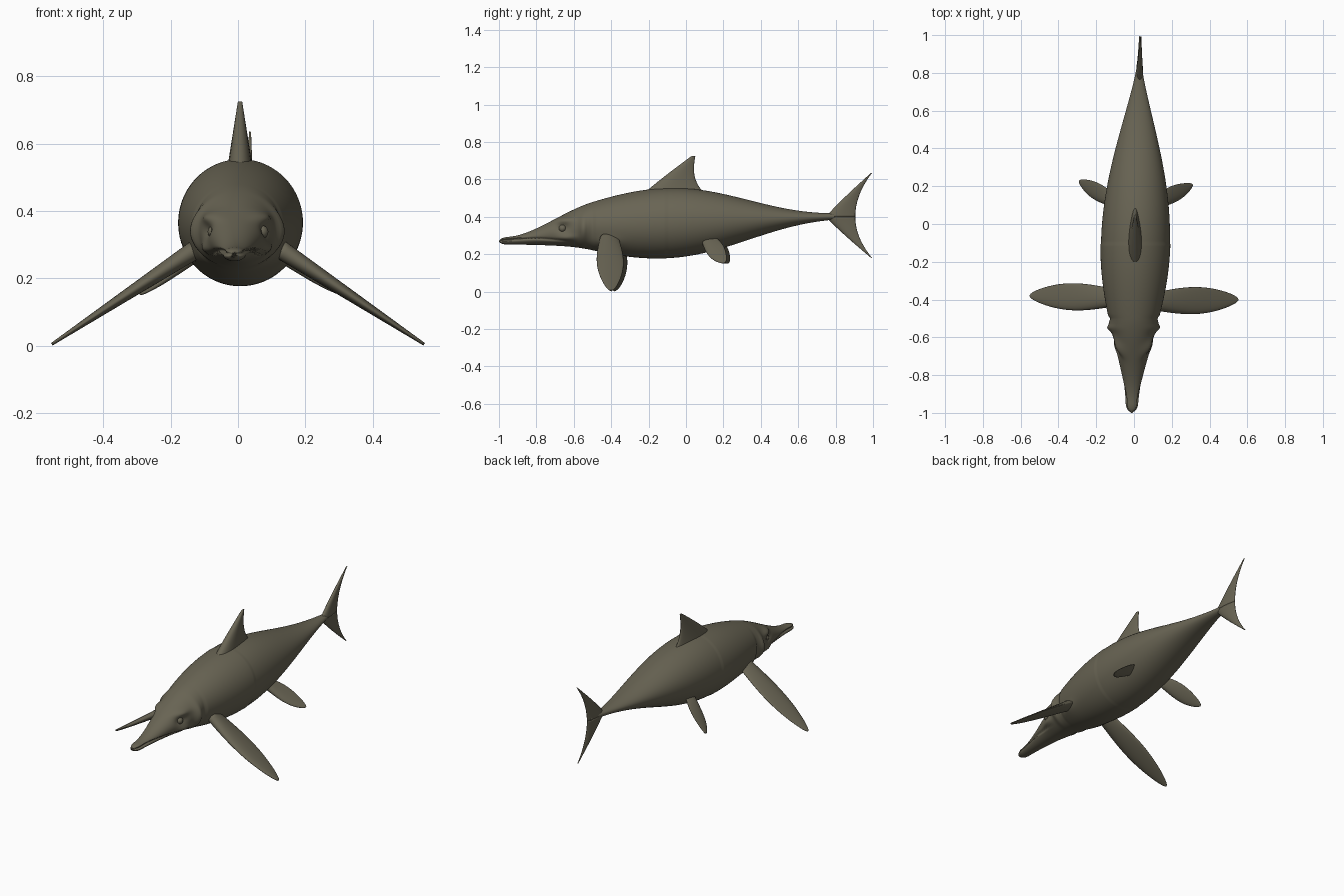
import bpy
import bmesh
from math import sin, cos, pi, exp, sqrt, hypot
from mathutils import Vector

if "Cube" in bpy.data.objects:
    bpy.data.objects.remove(bpy.data.objects["Cube"])

# One olive grey skin colour
skin = bpy.data.materials.new("olive_grey_skin")
skin.use_nodes = True
colour = (0.14, 0.128, 0.088, 1)
skin.diffuse_color = colour
shader = skin.node_tree.nodes["Principled BSDF"]
shader.inputs["Base Color"].default_value = colour
shader.inputs["Roughness"].default_value = 0.7


def loft(name, rings):
    """Skin a list of equal point rings and cap both ends."""
    bm = bmesh.new()
    loops = [[bm.verts.new(point) for point in ring] for ring in rings]
    count = len(loops[0])
    for near, far in zip(loops, loops[1:]):
        for i in range(count):
            j = (i + 1) % count
            bm.faces.new((near[i], near[j], far[j], far[i]))
    bm.faces.new(loops[0])
    bm.faces.new(loops[-1])
    bmesh.ops.recalc_face_normals(bm, faces=bm.faces)
    mesh = bpy.data.meshes.new(name)
    bm.to_mesh(mesh)
    bm.free()
    mesh.materials.append(skin)
    mesh.shade_smooth()
    bpy.context.collection.objects.link(bpy.data.objects.new(name, mesh))


def fin(name, root, tip, chord, edges, thickness, steps=36, segments=28):
    """Blade from root to tip; edges(t) gives its leading and trailing edge."""
    root, tip, chord = Vector(root), Vector(tip), Vector(chord).normalized()
    normal = (tip - root).cross(chord).normalized()
    rings = []
    for step in range(steps + 1):
        t = sin(pi / 2 * step / steps)     # closer rings near the tip
        lead, trail = edges(t)
        middle = root.lerp(tip, t) + chord * (lead + trail) / 2
        depth = thickness * (1 - 0.85 * t)
        ring = []
        for i in range(segments):
            angle = 2 * pi * i / segments
            blunt = 1 - 0.35 * cos(angle)  # blunt leading edge, fine trailing edge
            ring.append(middle + chord * (trail - lead) / 2 * cos(angle)
                        + normal * depth * blunt * sin(angle))
        rings.append(ring)
    loft(name, rings)


def paddle(width):
    """Flipper outline: narrow root, broad middle, rounded tip."""
    def edges(t):
        half = width * sqrt(max(0.002, 1 - t**4)) * (0.7 + 0.35 * sin(pi * t))
        return -half, half
    return edges


def fluke(t):
    """Swept tail lobe outline."""
    return 0.75 + 0.24 * t**1.1, 0.905 + 0.09 * t * t


def dorsal(t):
    """Hooked back fin outline with a spreading base."""
    return 0.28 * t**1.1 - 0.25, 0.03 + 0.1 * (1 - t)**3 + 0.02 * t * t


def body_section(y):
    """Centre and half sizes of the body at y, tapering from the chest both ways."""
    ahead = y < -0.1
    taper = max(0, cos(pi / 2 * (y + 0.1) / (0.9 if ahead else 1)))
    if ahead:
        width = hypot(0.182 * taper**1.3, 0.033)
        height = hypot(0.187 * taper**1.45, 0.02)
    else:
        width = hypot(0.182 * taper**1.3, 0.01)
        height = 0.172 * taper**2.5 + 0.015
    # rounded snout tip
    nose = sqrt(max(0.02, 1 - max(0, (-0.95 - y) / 0.05)**2))
    # head drops smoothly towards the snout
    drop = min(1, max(0, (-0.5 - y) / 0.45))
    middle = 0.37 + 0.04 * y - 0.06 * drop * drop * (3 - 2 * drop)
    return 0.01 + 0.022 * y, middle, width * nose, height * nose


def swell(y, z, length, tall):
    """Soft bump, one at its centre and fading over length and height."""
    return exp(-(y / length)**2 - (z / tall)**2)


def head_relief(y, z):
    """Sideways push that shapes the face."""
    push = 0.02 * swell(y + 0.66, z - 0.385, 0.05, 0.02)      # brow
    push -= 0.014 * swell(y + 0.66, z - 0.34, 0.035, 0.02)    # eye socket
    push += 0.016 * swell(y + 0.64, z - 0.285, 0.05, 0.02)    # cheek
    push += 0.02 * swell(y + 0.55, z - 0.33, 0.02, 0.08)      # jaw hinge
    push -= 0.008 * swell(y + 0.5, z - 0.33, 0.01, 0.09)      # neck fold
    push += 0.012 * swell(y + 0.42, z - 0.26, 0.07, 0.03)     # shoulder
    if y < -0.6:                                              # mouth groove
        lip = z - 0.272 - 0.012 * sin(9 * (y + 1))
        push -= 0.009 * swell(0, lip, 1, 0.005) * min(1, (-0.6 - y) / 0.06)
    return push


# Body with head and snout
rings = []
slices, segments = 190, 80
for k in range(slices + 1):
    y = -1 + 1.88 * k / slices
    centre, middle, width, height = body_section(y)
    ring = []
    for i in range(segments):
        angle = 2 * pi * i / segments
        z = middle + height * sin(angle)
        side = max(-1, min(1, 2 * cos(angle)))
        x = centre + width * cos(angle) + side * head_relief(y, z)
        ring.append((x, y, z))
    rings.append(ring)
loft("body", rings)

# Paired eyes and flippers; the right flippers sit slightly further back
for side, label, shift in ((1, "left", 0), (-1, "right", 0.02)):
    bpy.ops.mesh.primitive_uv_sphere_add(
        segments=24, ring_count=12, radius=0.02, location=(side * 0.07, -0.66, 0.338))
    eye = bpy.context.object
    eye.name = label + "_eye"
    eye.data.materials.append(skin)
    bpy.ops.object.shade_smooth()

    fin(label + "_front_flipper", (side * 0.12, shift - 0.41, 0.29),
        (side * 0.552, shift - 0.4, 0.005), (0, 1, 0), paddle(0.07), 0.027)
    fin(label + "_rear_flipper", (side * 0.11, 0.11 + shift / 2, 0.285),
        (side * 0.31 + shift, 0.21 + shift, 0.155),
        (side * -0.5, 0.8, 0.7), paddle(0.052), 0.02)

# Dorsal fin and the two tail lobes
fin("dorsal_fin", (0.006, 0, 0.5), (0.006, 0, 0.725), (0, 1, 0), dorsal, 0.04)
fin("upper_tail_lobe", (0.03, 0, 0.4), (0.036, 0, 0.635), (0, 1, 0), fluke, 0.017)
fin("lower_tail_lobe", (0.03, 0, 0.4), (0.03, 0, 0.18), (0, 1, 0), fluke, 0.017)
